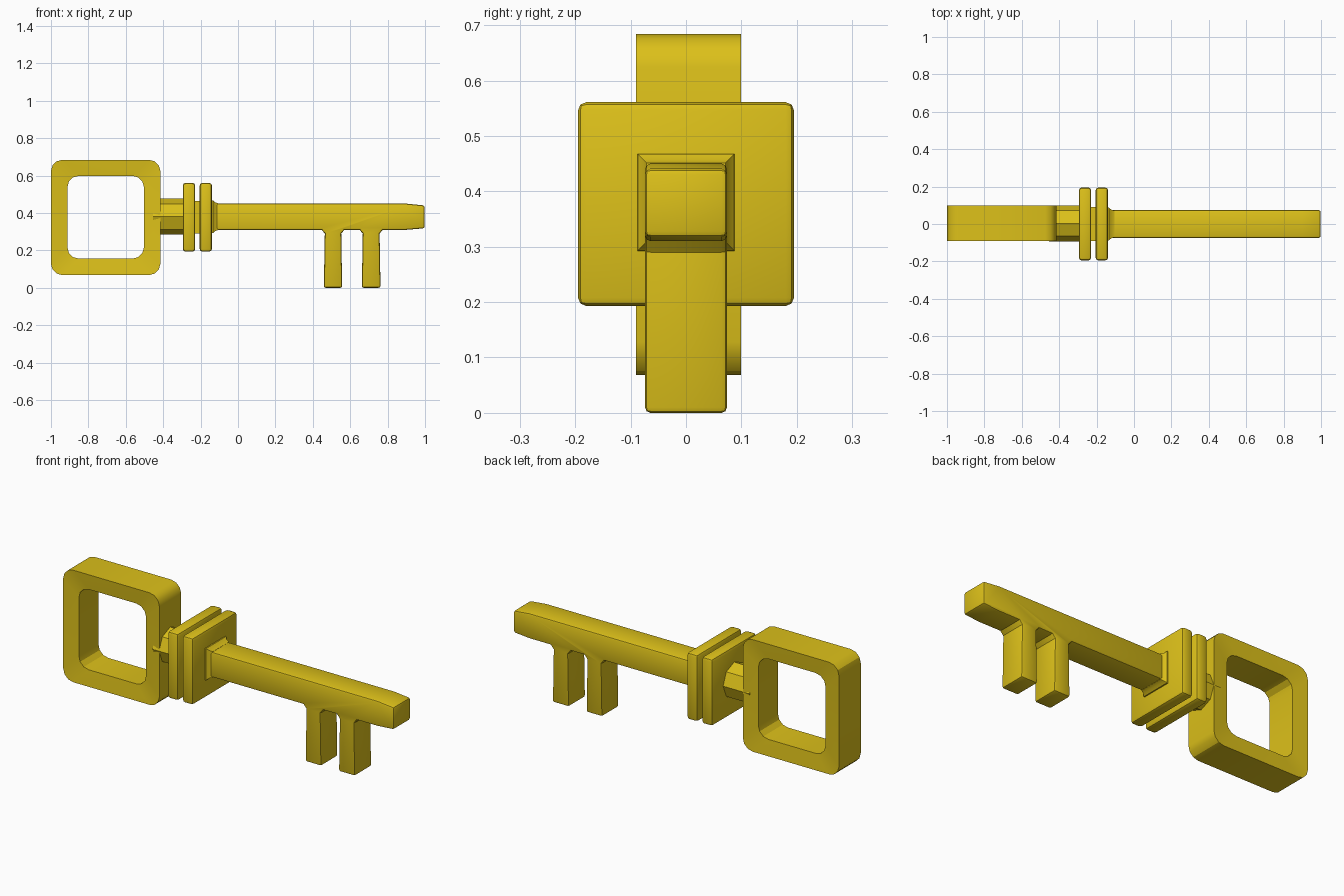
import bpy, bmesh, math
from mathutils import Matrix

if "Cube" in bpy.data.objects:
    bpy.data.objects.remove(bpy.data.objects["Cube"])

gold = bpy.data.materials.new("gold")
gold.diffuse_color = (0.72, 0.53, 0.01, 1)
gold.use_nodes = True
gold.node_tree.nodes["Principled BSDF"].inputs["Base Color"].default_value = gold.diffuse_color
ZC = 0.38


def finish(name, bm, bevel=0, segments=2, angle=30):
    bmesh.ops.recalc_face_normals(bm, faces=bm.faces)
    mesh = bpy.data.meshes.new(name)
    bm.to_mesh(mesh)
    bm.free()
    mesh.materials.append(gold)
    ob = bpy.data.objects.new(name, mesh)
    bpy.context.collection.objects.link(ob)
    bpy.ops.object.select_all(action='DESELECT')
    ob.select_set(True)
    bpy.context.view_layer.objects.active = ob
    if bevel:
        mod = ob.modifiers.new("bevel", 'BEVEL')
        mod.width, mod.segments = bevel, segments
        mod.limit_method = 'ANGLE'
        mod.angle_limit = math.radians(50)
        bpy.ops.object.modifier_apply(modifier=mod.name)
    bpy.ops.object.shade_smooth_by_angle(angle=math.radians(angle))
    return ob


def block(name, x0, x1, hy, z0, z1, bevel):
    bm = bmesh.new()
    bmesh.ops.create_cube(bm, size=1, matrix=Matrix.Translation(((x0 + x1) / 2, 0, (z0 + z1) / 2))
                          @ Matrix.Diagonal((x1 - x0, 2 * hy, z1 - z0, 1)))
    return finish(name, bm, bevel)


def rounded_rect(x0, x1, z0, z1, r, n=3):
    pts = []
    for i, (cx, cz) in enumerate([(x1 - r, z1 - r), (x0 + r, z1 - r), (x0 + r, z0 + r), (x1 - r, z0 + r)]):
        for k in range(n + 1):
            a = math.pi / 2 * (i + k / n)
            pts.append((cx + r * math.cos(a), cz + r * math.sin(a)))
    return pts


# Square bow: four rounded loops joined into a closed frame, faces slightly dished
outer = rounded_rect(-1.0, -0.415, 0.068, 0.684, 0.06)
inner = rounded_rect(-0.912, -0.503, 0.156, 0.598, 0.06)
bm = bmesh.new()
loops = [[bm.verts.new((x, y, z)) for x, z in pts]
         for pts, y in [(outer, -0.09), (inner, -0.08), (inner, 0.09), (outer, 0.099)]]
n = len(outer)
for a in range(4):
    A, B = loops[a], loops[(a + 1) % 4]
    for i in range(n):
        j = (i + 1) % n
        bm.faces.new((A[i], A[j], B[j], B[i]))
finish("bow", bm)

# Octagonal neck with a corner at the top
bm = bmesh.new()
bmesh.ops.create_cone(bm, cap_ends=True, segments=8, radius1=0.096, radius2=0.096, depth=0.2,
                      matrix=Matrix.Translation((-0.355, 0.003, ZC)) @ Matrix.Rotation(math.pi / 2, 4, 'Y'))
finish("neck", bm)

# Twin guard plates and the core between them
for i, x in enumerate((-0.295, -0.205)):
    block(f"guard_plate_{i + 1}", x, x + 0.066, 0.195, 0.193, 0.561, 0.015)
block("guard_core", -0.25, -0.18, 0.09, 0.29, 0.465, 0)

# Flared collar where the shaft meets the guard
bm = bmesh.new()
rings = [[bm.verts.new((x, sy * h, ZC + sz * h)) for sy, sz in ((-1, -1), (1, -1), (1, 1), (-1, 1))]
         for x, h in ((-0.16, 0.09), (-0.133, 0.087), (-0.122, 0.077), (-0.105, 0.071))]
for A, B in zip(rings, rings[1:]):
    for i in range(4):
        bm.faces.new((A[i], A[i - 1], B[i - 1], B[i]))
bm.faces.new(rings[0])
bm.faces.new(rings[-1])
finish("collar", bm)

# Shaft and two teeth as one side profile, extruded across y
profile = [(-0.15, 0.45), (0.90, 0.45), (0.998, 0.44), (0.998, 0.318), (0.90, 0.31)]
for x0, x1 in ((0.662, 0.762), (0.459, 0.557)):
    profile += [(x1 + 0.012, 0.31), (x1 - 0.005, 0.29), (x1, 0.0),
                (x0, 0.0), (x0 + 0.005, 0.29), (x0 - 0.012, 0.31)]
profile.append((-0.15, 0.31))
bm = bmesh.new()
face = bm.faces.new([bm.verts.new((x, -0.074, z)) for x, z in profile])
ext = bmesh.ops.extrude_face_region(bm, geom=[face])
for v in ext["geom"]:
    if isinstance(v, bmesh.types.BMVert):
        v.co.y = 0.074
finish("shaft_and_teeth", bm, 0.01)
